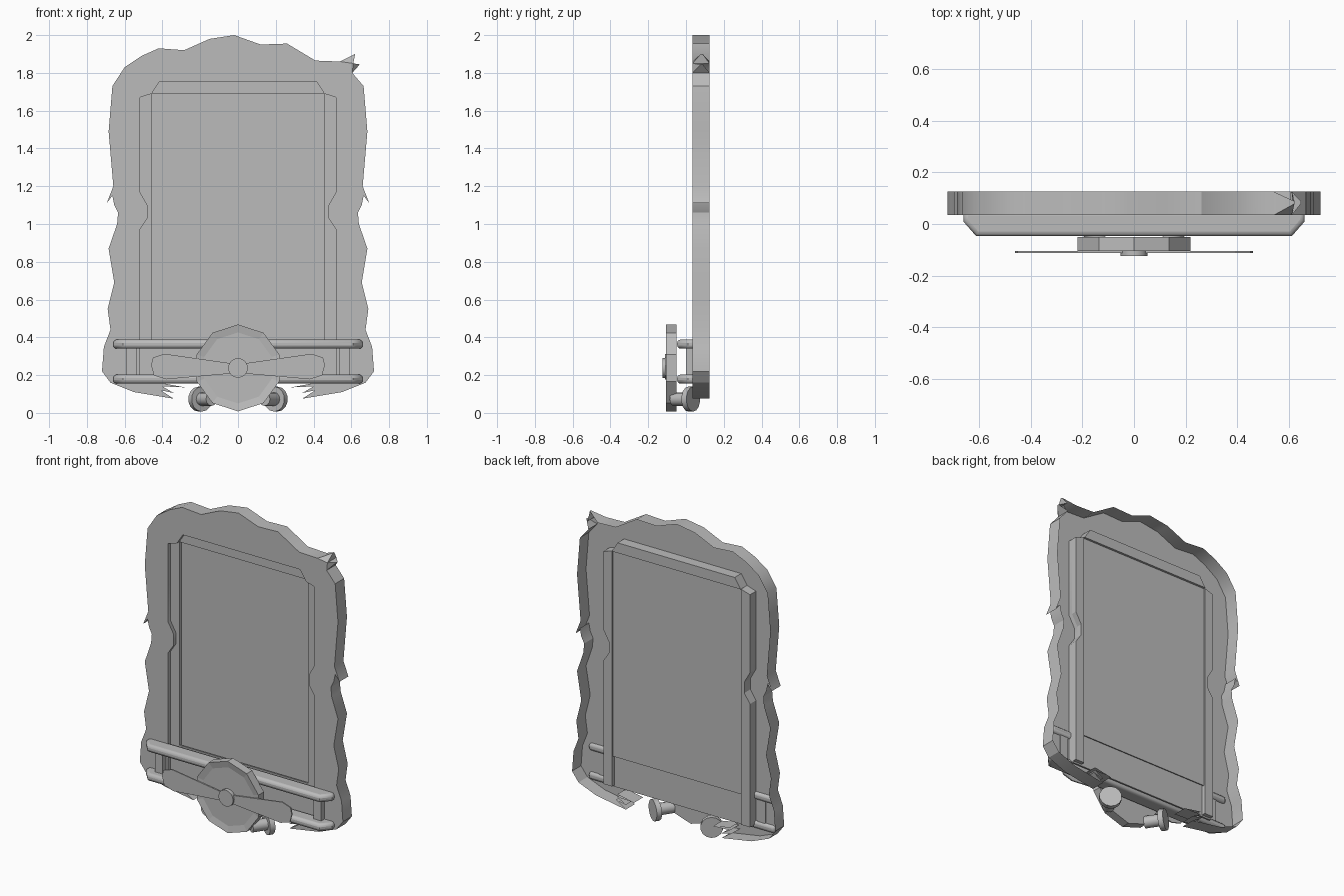
import bpy, bmesh, math
from mathutils import Vector

cube = bpy.data.objects.get("Cube")
if cube:
    bpy.data.objects.remove(cube)

grey = bpy.data.materials.new("plain grey")
grey.use_nodes = True
grey.diffuse_color = (0.5, 0.5, 0.5, 1)
grey.node_tree.nodes["Principled BSDF"].inputs["Base Color"].default_value = grey.diffuse_color


def finish(name, bm, smooth=None, bevel=0):
    """Turn a bmesh into a named object, optionally rounded and smooth."""
    mesh = bpy.data.meshes.new(name)
    bm.to_mesh(mesh)
    bm.free()
    mesh.materials.append(grey)
    obj = bpy.data.objects.new(name, mesh)
    bpy.context.collection.objects.link(obj)
    if bevel:
        mod = obj.modifiers.new("rounding", 'BEVEL')
        mod.width = bevel
        mod.segments = 3
        mod.limit_method = 'ANGLE'
        mod.angle_limit = math.radians(60)
    if smooth:
        bpy.ops.object.select_all(action='DESELECT')
        obj.select_set(True)
        bpy.context.view_layer.objects.active = obj
        bpy.ops.object.shade_smooth_by_angle(angle=math.radians(smooth))
    return obj


def prism(name, points, push, **style):
    """Extrude a flat polygon along a vector."""
    bm = bmesh.new()
    face = bm.faces.new([bm.verts.new(p) for p in points])
    new = bmesh.ops.extrude_face_region(bm, geom=[face], use_keep_orig=True)
    moved = [v for v in new["geom"] if isinstance(v, bmesh.types.BMVert)]
    bmesh.ops.translate(bm, verts=moved, vec=push)
    bmesh.ops.recalc_face_normals(bm, faces=bm.faces)
    return finish(name, bm, **style)


def plate(name, outline, front, back):
    """Plate from an (x, z) outline between two depths."""
    return prism(name, [(x, front, z) for x, z in outline], (0, back - front, 0))


def box(name, left, right, low, high, front, back):
    return plate(name, [(left, low), (right, low), (right, high), (left, high)], front, back)


def rod(name, start, end, radius, sides, smooth=None, turn=0):
    """Cylinder running between two points."""
    start, end = Vector(start), Vector(end)
    axis = end - start
    bm = bmesh.new()
    bmesh.ops.create_cone(bm, cap_ends=True, segments=sides, radius1=radius,
                          radius2=radius, depth=axis.length)
    spin = axis.to_track_quat('Z', 'Y').to_matrix().to_4x4()
    bmesh.ops.transform(bm, matrix=spin, verts=bm.verts)
    bmesh.ops.translate(bm, verts=bm.verts, vec=(start + end) / 2)
    return finish(name, bm, smooth)


def mirrored(half):
    return half + [(-x, z) for x, z in reversed(half)]


# Ragged cloud border: an open-backed shell with a framed opening
FRONT, BACK, MIDDLE = 0.034, 0.125, 0.083
side = [(.665, 1.73), (.685, 1.49), (.66, 1.2), (.695, 1.11), (.665, 1.15),
        (.655, 1.1), (.635, 1.06), (.64, 1), (.685, .87), (.655, .69),
        (.69, .55), (.675, .44), (.71, .35), (.72, .22), (.675, .16),
        (.55, .11), (.34, .075), (.41, .12), (.34, .105), (.4, .14),
        (.28, .135), (.4, .157)]
tips = [(.62, 1.9), (.645, 1.845)]
top = [(-.6, 1.83), (-.51, 1.89), (-.42, 1.93), (-.285, 1.92), (-.15, 1.98),
       (-.02, 2), (.12, 1.95), (.26, 1.955), (.41, 1.865), (.54, 1.86),
       tips[0], (.61, 1.85), tips[1], (.605, 1.8)]
opening = [(.52, .18), (.52, .97), (.48, 1.03), (.48, 1.1), (.52, 1.17),
           (.52, 1.67), (.457, 1.69), (.415, 1.755)]

bm = bmesh.new()


def loop(points):
    verts = [bm.verts.new((x, FRONT, z)) for x, z in points]
    return verts, [bm.edges.new((v, verts[i - 1])) for i, v in enumerate(verts)]


rim, rim_edges = loop(top + mirrored(side))
hole, hole_edges = loop(mirrored(opening))
bmesh.ops.triangle_fill(bm, edges=rim_edges + hole_edges, use_beauty=True, normal=(0, -1, 0))


def wall(verts, depth, skip_middle=None):
    rear = [bm.verts.new((v.co.x, depth, v.co.z)) for v in verts]
    for i, v in enumerate(verts):
        if i != skip_middle:
            bm.faces.new((verts[i - 1], v, rear[i], rear[i - 1]))
    return rear


rear = wall(rim, BACK, skip_middle=len(top) + len(side))
wall(hole, 0.06)
# Tuft tips at the upper corner narrow to a point
for tip in tips:
    i = top.index(tip)
    rim[i].co.y = MIDDLE - 0.005
    rear[i].co.y = MIDDLE + 0.005
bmesh.ops.recalc_face_normals(bm, faces=bm.faces)
finish("cloud_border", bm, smooth=30)

# Recessed frame, screen and lower panel
post = opening[:6] + [(.457, 1.69), (.457, .18)]
for label, s in (("left", 1), ("right", -1)):
    plate(label + "_frame_post", [(x * s, z) for x, z in post], .058, .095)
plate("top_frame_bar", mirrored([(.457, 1.69), (.415, 1.755)]), .058, .1)
box("screen", -.46, .46, .37, 1.692, .08, .086)
box("lower_panel", -.52, .52, .17, .385, .06, .07)

# Two wings with rounded leading edges, joined by struts
half_wing = [(.66, .05), (.66, .01), (.61, -.047)]
for label, low in (("upper", .34), ("lower", .155)):
    prism(label + "_wing", [(x, y, low) for x, y in mirrored(half_wing)], (0, 0, .048),
          smooth=40, bevel=.018)
for label, s in (("left", 1), ("right", -1)):
    box(label + "_strut", s * .535, s * .59, .19, .35, 0, .04)

# Ten-sided engine with an inset front
HUB = .238
bm = bmesh.new()
ring = [bm.verts.new((.23 * math.sin(math.tau * i / 10), -.05,
                      HUB + .23 * math.cos(math.tau * i / 10))) for i in range(10)]
base = bm.faces.new(ring)
new = bmesh.ops.extrude_face_region(bm, geom=[base], use_keep_orig=True)["geom"]
bmesh.ops.translate(bm, verts=[v for v in new if isinstance(v, bmesh.types.BMVert)],
                    vec=(0, -.055, 0))
nose = [f for f in new if isinstance(f, bmesh.types.BMFace)]
bmesh.ops.recalc_face_normals(bm, faces=bm.faces)
bmesh.ops.inset_region(bm, faces=nose, thickness=.042, depth=-.008)
finish("engine", bm)

# Propeller and hub
blade = [(.04, .025), (.39, .075), (.45, .055), (.46, .015), (.445, -.04),
         (.38, -.06), (.04, -.03)]
for label, s in (("left", 1), ("right", -1)):
    plate(label + "_propeller_blade", [(s * x, HUB + z) for x, z in [(0, .025)] + blade + [(0, -.03)]],
          -.112, -.104)
rod("propeller_hub", (0, -.1, HUB), (0, -.124, HUB), .052, 16, smooth=30)

# Splayed wheels on short axles
for label, s in (("left", 1), ("right", -1)):
    centre = Vector((.2 * s, .025, .073))
    axis = Vector((.55 * s, .83, 0))
    rod(label + "_wheel", centre - axis * .016, centre + axis * .016, .066, 14, smooth=35)
    rod(label + "_axle", centre - axis * .11, centre, .036, 12, smooth=35)
